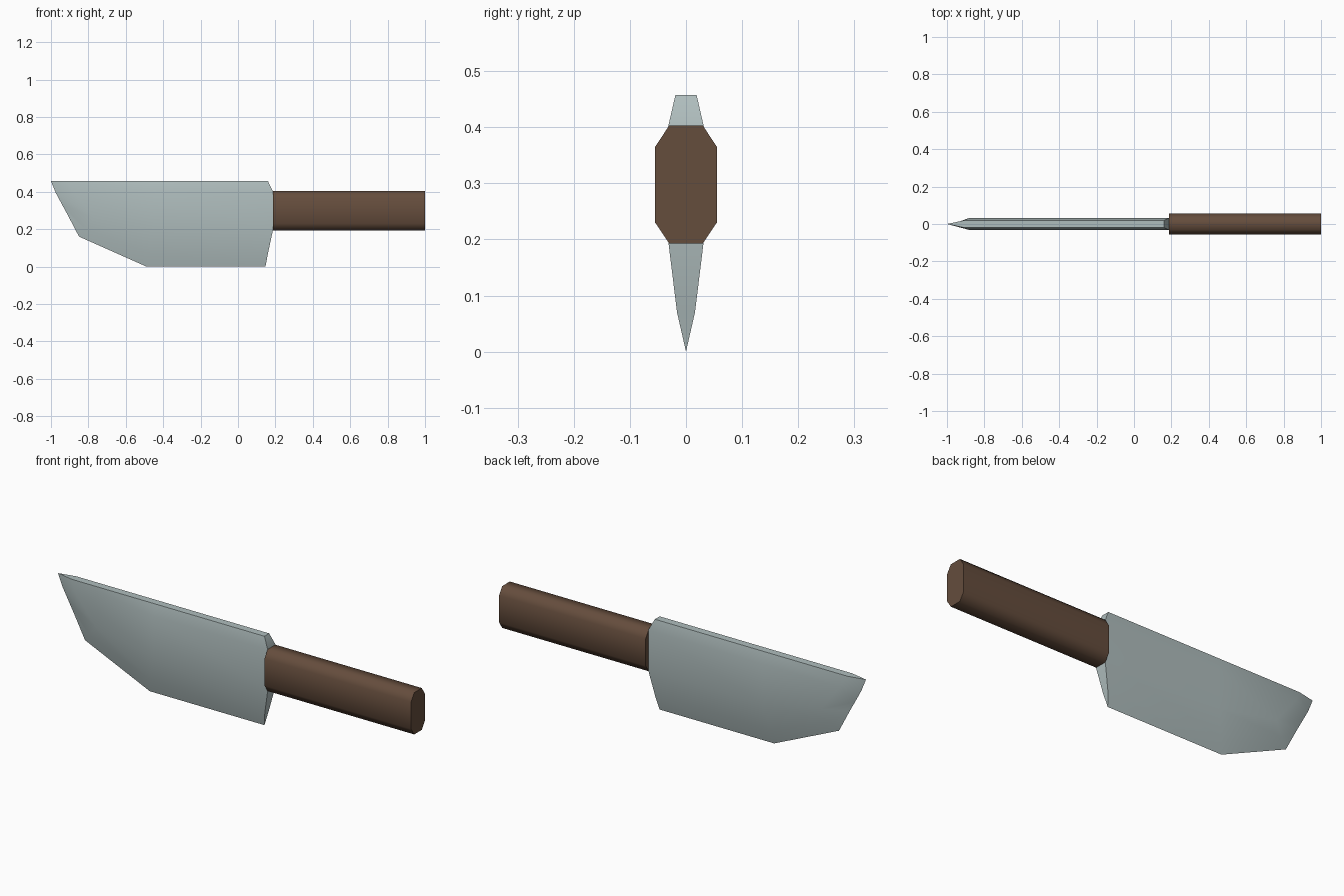
import bpy, bmesh, math

if "Cube" in bpy.data.objects:
    bpy.data.objects.remove(bpy.data.objects["Cube"])


def material(name, rgb):
    m = bpy.data.materials.new(name)
    m.diffuse_color = (*rgb, 1)
    m.use_nodes = True
    m.node_tree.nodes["Principled BSDF"].inputs["Base Color"].default_value = m.diffuse_color
    return m


def finish(bm, name, mat, angle):
    bmesh.ops.remove_doubles(bm, verts=bm.verts, dist=0.0005)
    bmesh.ops.recalc_face_normals(bm, faces=bm.faces)
    mesh = bpy.data.meshes.new(name)
    bm.to_mesh(mesh)
    bm.free()
    mesh.materials.append(mat)
    mesh.shade_smooth()
    mesh.set_sharp_from_angle(angle=math.radians(angle))
    obj = bpy.data.objects.new(name, mesh)
    bpy.context.collection.objects.link(obj)
    return obj


steel = material("pale steel", (0.43, 0.51, 0.51))
wood = material("dark brown wood", (0.13, 0.074, 0.046))

# Blade: stations from heel to tip, each (x, z) from cutting edge up to spine
half_width = (0, 0.016, 0.032, 0.032, 0.019)
stations = [
    [(0.147, 0.0), (0.16, 0.07), (0.188, 0.20), (0.188, 0.40), (0.16, 0.457)],
    [(-0.49, 0.0), (-0.475, 0.07), (-0.45, 0.20), (-0.45, 0.40), (-0.45, 0.457)],
    [(-0.85, 0.16), (-0.815, 0.20), (-0.77, 0.26), (-0.88, 0.40), (-0.91, 0.457)],
    [(-0.85, 0.16), (-0.91, 0.275), (-0.94, 0.33), (-0.975, 0.395), (-1.0, 0.457)],
]
bm = bmesh.new()
rings = []
for i, st in enumerate(stations):
    w = [0] * 5 if i == 3 else half_width
    sides = [[bm.verts.new((x, s * y, z)) for (x, z), y in zip(st, w)] for s in (-1, 1)]
    rings.append(sides[0] + sides[1][::-1])
for a, b in zip(rings, rings[1:]):
    for j in range(10):
        k = (j + 1) % 10
        bm.faces.new((a[j], a[k], b[k], b[j]))
# Heel end, closed in strips between the two sides
heel = rings[0]
for j in range(4):
    bm.faces.new((heel[j], heel[j + 1], heel[8 - j], heel[9 - j]))
bmesh.ops.dissolve_degenerate(bm, dist=0.0005, edges=bm.edges)
finish(bm, "blade", steel, 30)

# Handle: bevelled eight-sided grip
bm = bmesh.new()
right = [(0.03, 0.193), (0.055, 0.23), (0.055, 0.365), (0.03, 0.403)]
profile = right + [(-y, z) for y, z in reversed(right)]
front, back = ([bm.verts.new((x, y, z)) for y, z in profile] for x in (0.186, 1.0))
for j in range(8):
    k = (j + 1) % 8
    bm.faces.new((front[j], front[k], back[k], back[j]))
bm.faces.new(front)
bm.faces.new(back)
finish(bm, "handle", wood, 60)
